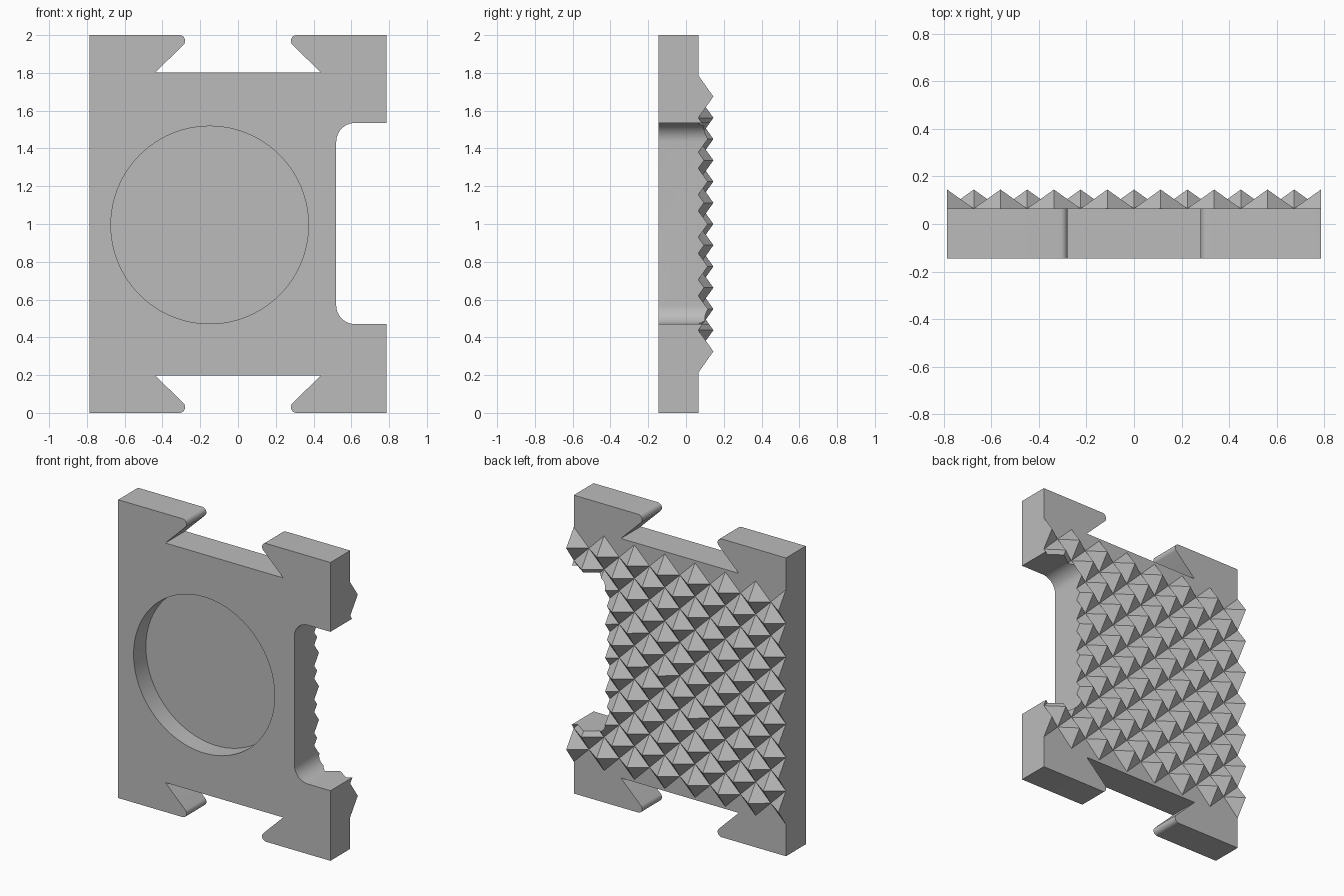
import bpy, bmesh, math
from mathutils import Vector

cube = bpy.data.objects.get("Cube")
if cube:
    bpy.data.objects.remove(cube, do_unlink=True)

HALF_W = 0.787           # half width of the plate
FRONT, BACK, TIP = -0.145, 0.065, 0.145
PITCH = HALF_W / 7       # stud spacing

grey = bpy.data.materials.new("plain grey")
grey.use_nodes = True
grey.diffuse_color = (0.5, 0.5, 0.5, 1)
grey.node_tree.nodes["Principled BSDF"].inputs["Base Color"].default_value = (0.5, 0.5, 0.5, 1)


def finish(name, bm):
    bmesh.ops.recalc_face_normals(bm, faces=bm.faces[:])
    mesh = bpy.data.meshes.new(name)
    bm.to_mesh(mesh)
    bm.free()
    mesh.materials.append(grey)
    obj = bpy.data.objects.new(name, mesh)
    bpy.context.collection.objects.link(obj)
    return obj


def push(bm, faces, depth):
    """Extrude faces along y into a closed solid."""
    geom = bmesh.ops.extrude_face_region(bm, geom=faces, use_keep_orig=True)["geom"]
    verts = [g for g in geom if isinstance(g, bmesh.types.BMVert)]
    return verts, depth


def prism(name, points, y0, y1):
    bm = bmesh.new()
    face = bm.faces.new([bm.verts.new((x, y0, z)) for x, z in points])
    verts, _ = push(bm, [face], 0)
    for v in verts:
        v.co.y = y1
    return finish(name, bm)


def arc(cx, cz, r, a0, a1, n):
    steps = [math.radians(a0 + (a1 - a0) * i / n) for i in range(n + 1)]
    return [(cx + r * math.cos(a), cz + r * math.sin(a)) for a in steps]


def boolean(obj, tool, operation):
    mod = obj.modifiers.new("cut", 'BOOLEAN')
    mod.object, mod.operation, mod.solver = tool, operation, 'EXACT'
    bpy.context.view_layer.objects.active = obj
    bpy.ops.object.modifier_apply(modifier=mod.name)
    bpy.data.objects.remove(tool, do_unlink=True)


# Plate outline: dovetail slots top and bottom, rounded notch on the left side
top_left = [(-HALF_W, 2)] + arc(-0.31, 1.97, 0.03, 90, -45, 10) + [(-0.437, 1.803)]
top_right = [(-x, z) for x, z in reversed(top_left)]
notch = ([(HALF_W, 1.535)] + arc(0.62, 1.435, 0.1, 90, 180, 16)
         + arc(0.62, 0.57, 0.1, 180, 270, 16) + [(HALF_W, 0.47)])
bottom = [(x, 2 - z) for x, z in reversed(top_left + top_right)]
outline = prism("outline_cutter", top_left + top_right + notch + bottom, FRONT, 0.3)

# Grip plate: staggered pyramid studs across the back, flat strips above and below
bm = bmesh.new()
grid = {}
for i in range(-8, 9):
    for j in range(-10, 11):
        peak = (i + j) % 2 == 1 and abs(j) <= 6
        grid[i, j] = bm.verts.new((i * PITCH, TIP if peak else BACK, 1 + j * PITCH))
for i in range(-8, 8):
    for j in range(-10, 10):
        a, b, c, d = (grid[k] for k in ((i, j), (i + 1, j), (i + 1, j + 1), (i, j + 1)))
        tris = ((a, b, d), (b, c, d)) if (i + j) % 2 else ((a, b, c), (a, c, d))
        for tri in tris:
            bm.faces.new(tri)
verts, _ = push(bm, bm.faces[:], 0)
for v in verts:
    v.co.y = -0.3
plate = finish("grip_plate", bm)
boolean(plate, outline, 'INTERSECT')

# Round recess in the front
disc = arc(-0.15, 0.995, 0.523, 0, 360, 96)[:-1]
boolean(plate, prism("recess_cutter", disc, -0.4, FRONT + 0.13), 'DIFFERENCE')

# Merge flat areas and shade
bm = bmesh.new()
bm.from_mesh(plate.data)
bmesh.ops.remove_doubles(bm, verts=bm.verts[:], dist=0.0002)
bmesh.ops.dissolve_limit(bm, angle_limit=math.radians(0.5),
                         verts=bm.verts[:], edges=bm.edges[:])
bm.to_mesh(plate.data)
bm.free()
bpy.ops.object.select_all(action='DESELECT')
plate.select_set(True)
bpy.context.view_layer.objects.active = plate
bpy.ops.object.shade_smooth_by_angle(angle=math.radians(25))
